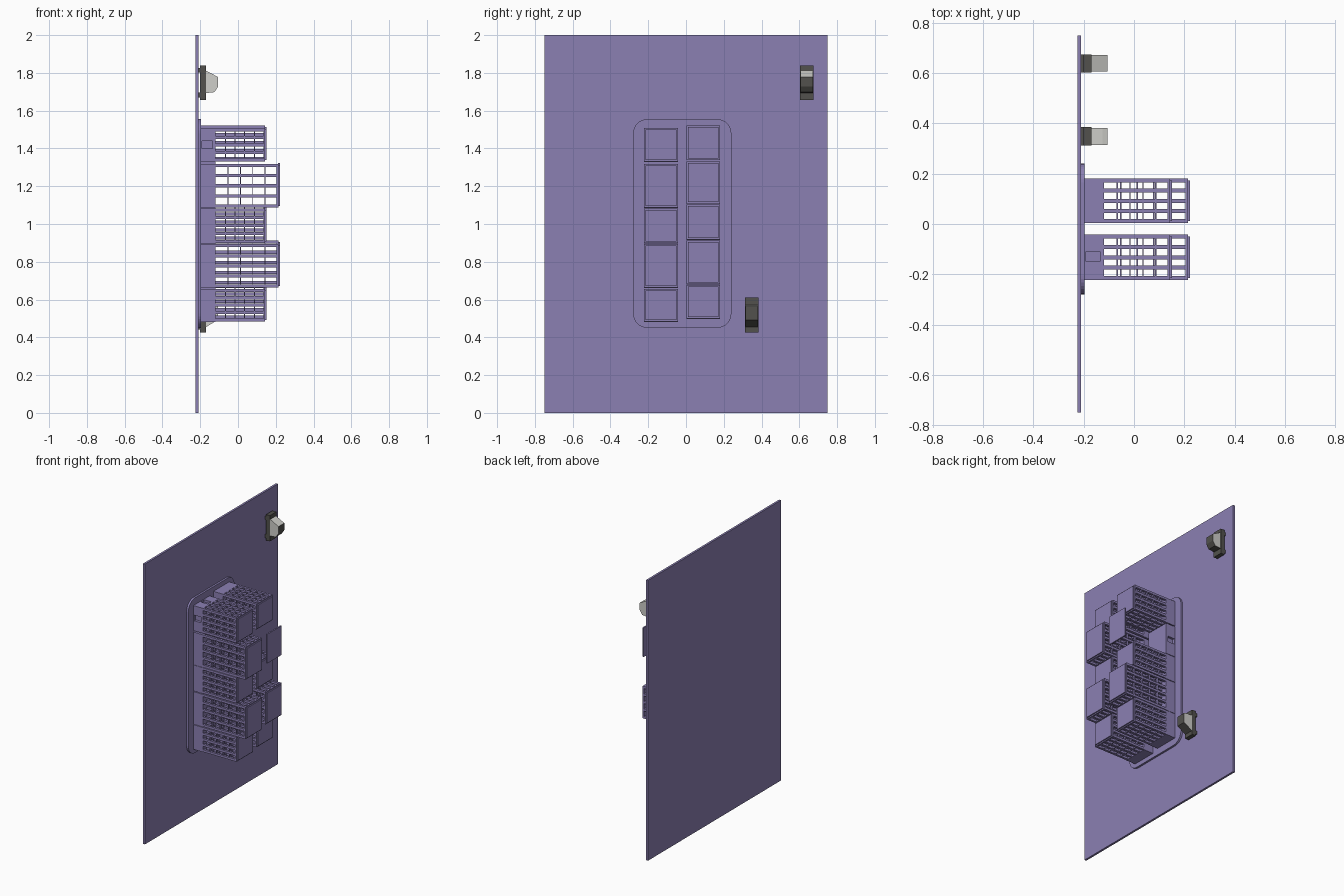
import bpy, bmesh
from mathutils import Vector

old = bpy.data.objects.get("Cube")
if old:
    bpy.data.objects.remove(old)


def material(name, rgb):
    m = bpy.data.materials.new(name)
    m.use_nodes = True
    m.diffuse_color = (*rgb, 1)
    m.node_tree.nodes["Principled BSDF"].inputs["Base Color"].default_value = (*rgb, 1)
    return m


PURPLE = material("purple", (0.26, 0.215, 0.45))
DARK = material("dark grey", (0.085, 0.083, 0.075))
LIGHT = material("light grey", (0.62, 0.62, 0.59))


def add_box(bm, x, y, z):
    """Add a box given (min, max) along each axis."""
    verts = bmesh.ops.create_cube(bm, size=1)["verts"]
    for v in verts:
        v.co = Vector([(r[0] + r[1]) / 2 + c * (r[1] - r[0]) for r, c in zip((x, y, z), v.co)])
    return verts


def finish(name, bm, *mats):
    mesh = bpy.data.meshes.new(name)
    bm.to_mesh(mesh)
    bm.free()
    for m in mats:
        mesh.materials.append(m)
    ob = bpy.data.objects.new(name, mesh)
    bpy.context.collection.objects.link(ob)
    return ob


def box(name, x, y, z, mat=PURPLE):
    bm = bmesh.new()
    add_box(bm, x, y, z)
    return finish(name, bm, mat)


def spread(lo, hi, count, width):
    """Evenly spaced (min, max) strips, flush with both ends."""
    step = (hi - lo - width) / (count - 1)
    return [(lo + i * step, lo + i * step + width) for i in range(count)]


# Wall panel and raised plate with rounded corners
box("wall_panel", (-0.225, -0.21), (-0.75, 0.75), (0, 2))
bm = bmesh.new()
add_box(bm, (-0.21, -0.196), (-0.28, 0.24), (0.45, 1.555))
corners = [e for e in bm.edges if abs(e.verts[0].co.x - e.verts[1].co.x) > 0.005]
bmesh.ops.bevel(bm, geom=corners, offset=0.075, segments=8, affect='EDGES', profile=0.5)
finish("raised_plate", bm, PURPLE)

# Hidden cutter for the small sockets in the blocks
bm = bmesh.new()
add_box(bm, (-0.19, -0.135), (-0.23, -0.205), (1.4, 1.44))
add_box(bm, (-0.19, -0.135), (-0.15, -0.11), (1.49, 1.52))
add_box(bm, (-0.19, -0.135), (0.165, 0.19), (1.2, 1.24))
socket_cutter = finish("socket_cutter", bm)
socket_cutter.hide_render = True
socket_cutter.hide_viewport = True

BLOCK_END = -0.12
ROD = 0.016


def cage(name, x_end, y, z):
    """Open lattice of rods, tied by thin crossbars and closed by a backing."""
    bm = bmesh.new()
    ys, zs = spread(*y, 5, ROD), spread(*z, 5, ROD)
    for ry in ys:
        for rz in zs:
            add_box(bm, (BLOCK_END, x_end - 0.01), ry, rz)
    for station in spread(BLOCK_END, x_end - 0.012, 6, 0.005)[1:-1]:
        for ry in ys:
            add_box(bm, station, ry, z)
        for rz in zs:
            add_box(bm, station, y, rz)
    add_box(bm, (x_end - 0.018, x_end - 0.008), y, z)
    finish(name, bm, PURPLE)


# Two columns of modules: solid block, lattice cage and end plate
COLUMNS = {
    "front": ((-0.223, -0.042),
              [(1.33, 1.507), (1.087, 1.318), (0.9, 1.083), (0.663, 0.893), (0.483, 0.657)]),
    "rear": ((0.003, 0.181),
             [(1.34, 1.522), (1.108, 1.332), (0.918, 1.103), (0.682, 0.912), (0.5, 0.678)]),
}
for side, (y, rows) in COLUMNS.items():
    for i, z in enumerate(rows):
        tag = f"{side}_{i + 1}"
        x_end = 0.223 if i % 2 else 0.152
        block = box("block_" + tag, (-0.2, BLOCK_END), y, (z[0] - 0.002, z[1]))
        if tag in ("front_1", "rear_2"):
            cut = block.modifiers.new("sockets", 'BOOLEAN')
            cut.operation, cut.object, cut.solver = 'DIFFERENCE', socket_cutter, 'EXACT'
        if tag != "rear_2":
            cage("cage_" + tag, x_end, y, z)
        rim = 0.008
        box("end_plate_" + tag, (x_end - 0.01, x_end), (y[0] + rim, y[1] - rim),
            (z[0] + rim, z[1] - rim))


def clip(name, y, zc, profile):
    """Dark mounting bar on two feet, with a wedge in front of it."""
    bm = bmesh.new()
    add_box(bm, (-0.2, -0.17), y, (zc - 0.092, zc + 0.092))
    for s in (-1, 1):
        add_box(bm, (-0.212, -0.198), y, (zc + s * 0.065 - 0.012, zc + s * 0.065 + 0.012))
    finish(name + "_base", bm, DARK)
    bm = bmesh.new()
    face = bm.faces.new([bm.verts.new((x, y[0] + 0.003, zc + z)) for x, z in profile])
    out = bmesh.ops.extrude_face_region(bm, geom=[face])["geom"]
    for v in out:
        if isinstance(v, bmesh.types.BMVert):
            v.co.y = y[1] - 0.003
    bmesh.ops.recalc_face_normals(bm, faces=bm.faces)
    bm.normal_update()
    # Top and sides are light, tip and underside dark
    for f in bm.faces:
        f.material_index = 0 if f.normal.z > 0.3 or abs(f.normal.y) > 0.5 else 1
    finish(name + "_wedge", bm, LIGHT, DARK)


clip("upper_clip", (0.603, 0.675), 1.748,
     [(-0.172, 0.065), (-0.105, 0.03), (-0.105, -0.02), (-0.125, -0.05), (-0.172, -0.055)])
clip("lower_clip", (0.312, 0.385), 0.518,
     [(-0.172, 0.052), (-0.125, 0.05), (-0.105, 0.045), (-0.105, -0.025), (-0.172, -0.065)])
